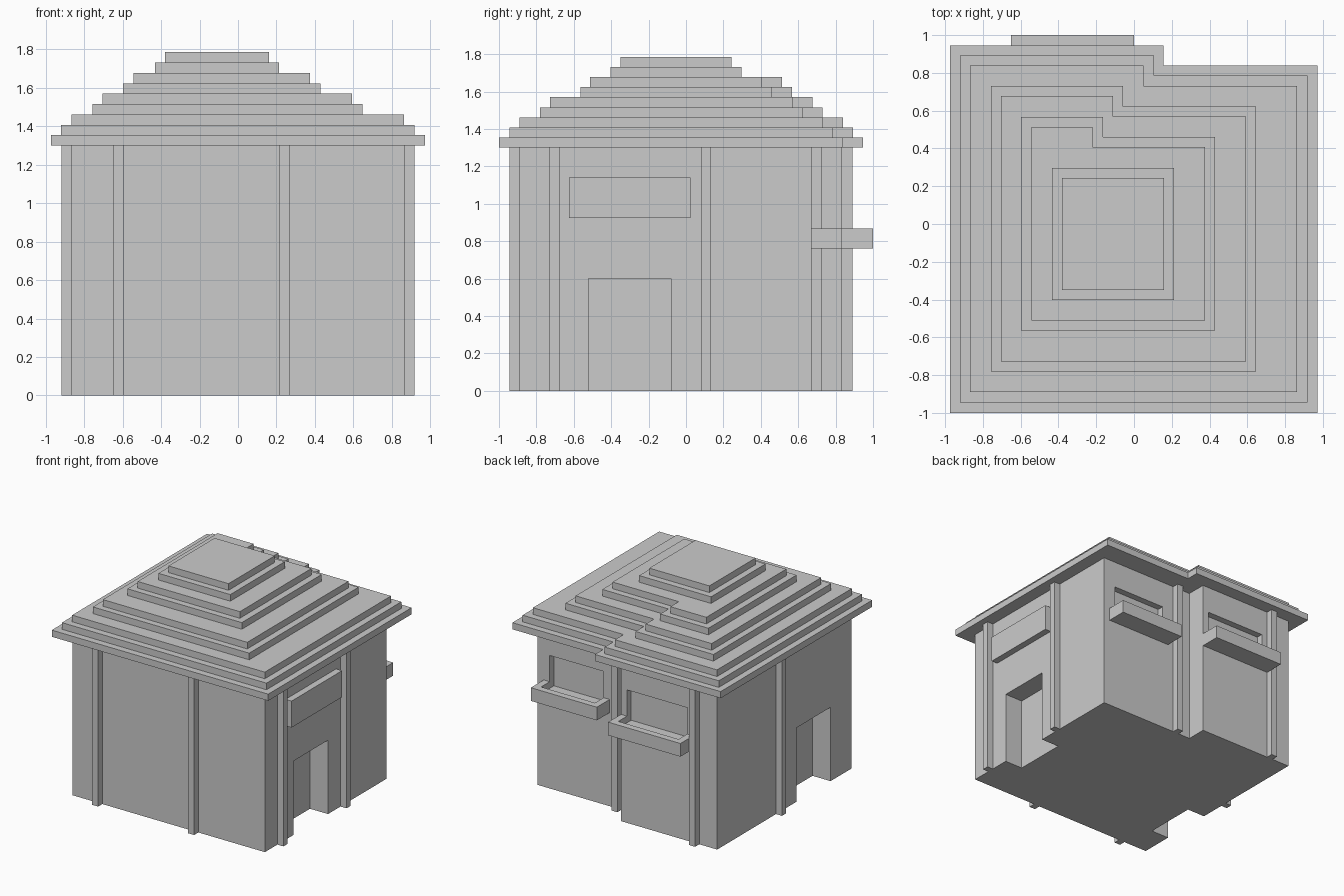
import bpy, bmesh

if "Cube" in bpy.data.objects:
    bpy.data.objects.remove(bpy.data.objects["Cube"])

V = 0.054  # basic module: post thickness, rim thickness


def prism(name, outline, z0, z1):
    """Extrude a flat outline (counter-clockwise x, y points) from z0 to z1."""
    bm = bmesh.new()
    face = bm.faces.new([bm.verts.new((x, y, z0)) for x, y in outline])
    new = bmesh.ops.extrude_face_region(bm, geom=[face], use_keep_orig=True)["geom"]
    bmesh.ops.translate(bm, vec=(0, 0, z1 - z0),
                        verts=[g for g in new if isinstance(g, bmesh.types.BMVert)])
    bmesh.ops.recalc_face_normals(bm, faces=bm.faces)
    mesh = bpy.data.meshes.new(name)
    bm.to_mesh(mesh)
    bm.free()
    ob = bpy.data.objects.new(name, mesh)
    bpy.context.collection.objects.link(ob)
    return ob


def box(name, x0, x1, y0, y1, z0, z1):
    return prism(name, [(x0, y0), (x1, y0), (x1, y1), (x0, y1)], z0, z1)


def notched(x0, x1, y0, y1, nx, ny):
    """Rectangle with its back right corner cut away."""
    return [(x0, y0), (x1, y0), (x1, ny), (nx, ny), (nx, y1), (x0, y1)]


def cut(ob, cutter):
    mod = ob.modifiers.new("opening", "BOOLEAN")
    mod.operation = "DIFFERENCE"
    mod.solver = "EXACT"
    mod.object = cutter
    cutter.hide_render = True
    cutter.hide_set(True)


# Walls
X, FRONT, BACK, STEP = 0.865, -0.89, 0.835, 0.67
walls = prism("walls", notched(-X, X, FRONT, BACK, 0.0, STEP), 0, 1.30)

# Doorways in the right and left walls
cut(walls, box("right_door_cutter", X - 3 * V, 1.1, -0.52, -0.08, -0.1, 0.60))
cut(walls, box("left_door_cutter", -1.1, -X + 3 * V, -0.62, -0.185, -0.1, 0.60))

# Balconies with hollow trays and recessed windows on the back
for side, x0, x1, y in (("left", -0.65, 0.0, BACK), ("right", 0.217, 0.81, STEP)):
    tray = box(side + "_balcony", x0, x1, y, y + 0.165, 0.76, 0.867)
    cutter = box(side + "_window_cutter", x0 + V, x1 - V,
                 y - V, y + 0.165 - V, 0.813, 1.08)
    cut(walls, cutter)
    cut(tray, cutter)

# Wall posts
for i, (x, y) in enumerate([(-0.65, FRONT - V), (0.213, FRONT - V),
                            (X, -0.73), (X, 0.08),
                            (-X - V, 0.026),
                            (-0.704, BACK), (0.11, STEP)]):
    box(f"post_{i + 1}", x, x + V, y, y + V, 0, 1.30)

# Panel above the right doorway
box("door_panel", X, X + V, -0.625, 0.023, 0.925, 1.14)

# Stepped roof: x0, x1, y0, y1 and the notch corner of each tier
tiers = [
    (-0.973, 0.972, -1.0, 0.945, 0.157, 0.84),
    (-0.92, 0.918, -0.945, 0.893, 0.105, 0.785),
    (-0.867, 0.864, -0.89, 0.84, 0.05, 0.73),
    (-0.758, 0.647, -0.78, 0.73, -0.058, 0.623),
    (-0.705, 0.593, -0.728, 0.677, -0.112, 0.57),
    (-0.598, 0.43, -0.565, 0.567, -0.165, 0.46),
    (-0.543, 0.375, -0.512, 0.514, -0.22, 0.407),
    (-0.433, 0.213, -0.403, 0.297),
    (-0.38, 0.16, -0.35, 0.243),
]
for i, t in enumerate(tiers):
    z = 1.30 + i * V
    if len(t) == 6:
        prism(f"roof_tier_{i + 1}", notched(*t), z, z + V)
    else:
        box(f"roof_tier_{i + 1}", *t, z, z + V)
